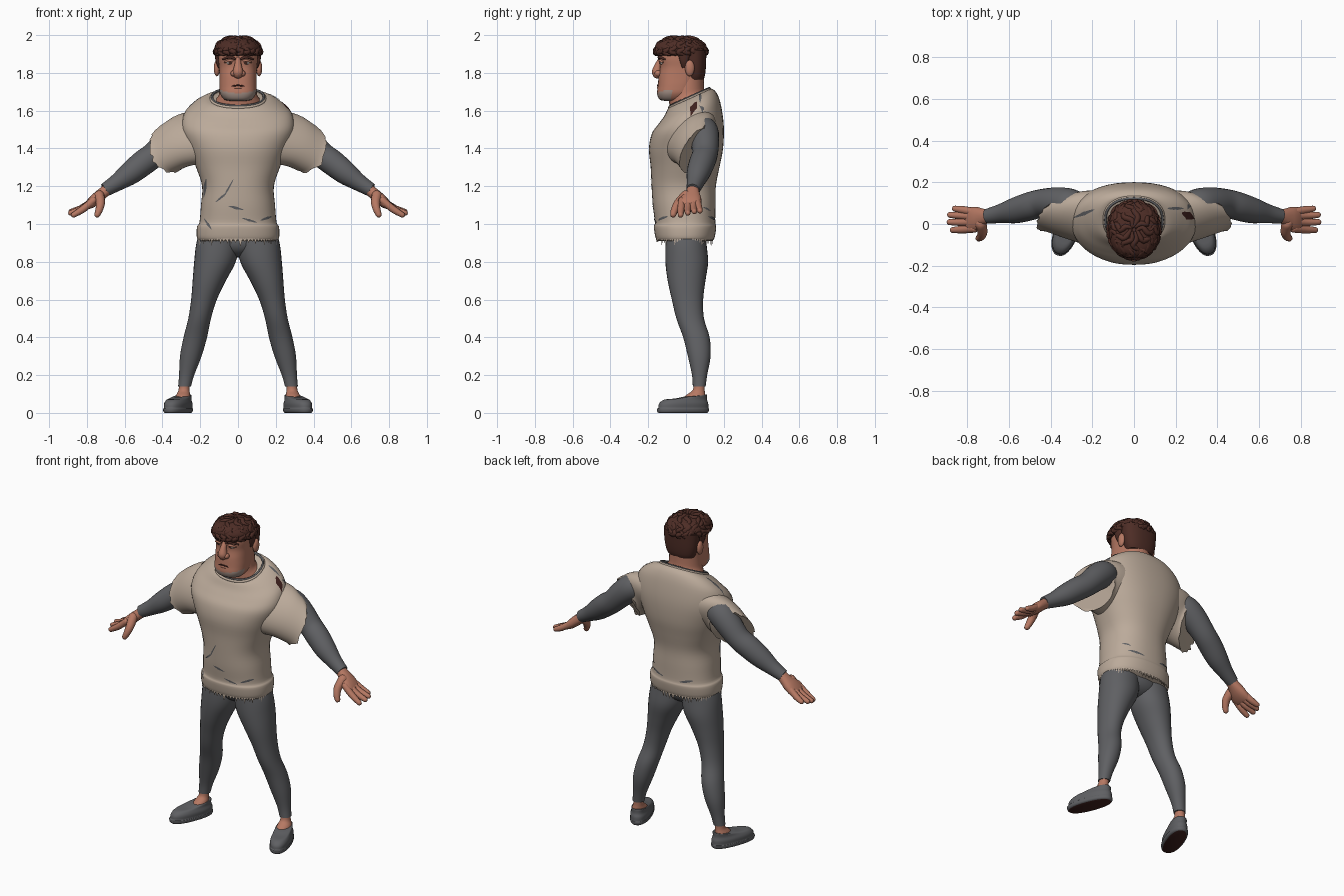
import bpy, bmesh, math, random
from mathutils import Vector
from mathutils.bvhtree import BVHTree

if "Cube" in bpy.data.objects:
    bpy.data.objects.remove(bpy.data.objects["Cube"])

random.seed(4)


def mat(name, r, g, b):
    m = bpy.data.materials.new(name)
    m.diffuse_color = (r, g, b, 1)
    m.use_nodes = True
    m.node_tree.nodes["Principled BSDF"].inputs["Base Color"].default_value = m.diffuse_color
    return m


SHIRT = mat("beige cloth", .50, .405, .325)
GREY = mat("dark grey cloth", .115, .117, .125)
SKIN = mat("skin", .47, .19, .125)
HAIR = mat("brown hair", .075, .026, .019)
STUBBLE = mat("stubble", .36, .27, .23)
SOLE = mat("dark red sole", .05, .015, .013)
WHITE = mat("eye white", .7, .66, .6)


def catmull(rows, k):
    """Smoothly resample a list of number tuples, k steps per span."""
    out, n = [], len(rows)
    for i in range(n - 1):
        a, b, c, d = (rows[max(0, min(n - 1, j))] for j in (i - 1, i, i + 1, i + 2))
        for s in range(k):
            t = s / k
            out.append([.5 * (2 * q + (r - p) * t + (2 * p - 5 * q + 4 * r - w) * t * t
                              + (3 * q - p - 3 * r + w) * t ** 3) for p, q, r, w in zip(a, b, c, d)])
    return out + [list(rows[-1])]


def skin_rings(name, rings, m, mirror=1):
    """Bridge equal-sized rings of points into a capped smooth surface."""
    bm = bmesh.new()
    vs = [[bm.verts.new((p[0] * mirror, p[1], p[2])) for p in r] for r in rings]
    n = len(vs[0])
    for a, b in zip(vs, vs[1:]):
        for i in range(n):
            bm.faces.new((a[i], a[(i + 1) % n], b[(i + 1) % n], b[i]))
    bm.faces.new(vs[0])
    bm.faces.new(vs[-1])
    return finish(name, bm, m)


def finish(name, bm, m):
    bmesh.ops.recalc_face_normals(bm, faces=bm.faces)
    me = bpy.data.meshes.new(name)
    bm.to_mesh(me)
    bm.free()
    me.materials.append(m)
    me.shade_smooth()
    ob = bpy.data.objects.new(name, me)
    bpy.context.collection.objects.link(ob)
    bpy.context.view_layer.objects.active = ob
    ob.select_set(True)
    bpy.ops.object.shade_smooth_by_angle(angle=math.radians(50))
    ob.select_set(False)
    return ob


def oval(cx, cy, z, rx, ry, tilt=0, n=32, e=2.3):
    pts = []
    for i in range(n):
        c, s = math.cos(math.tau * i / n), math.sin(math.tau * i / n)
        x = rx * math.copysign(abs(c) ** (2 / e), c)
        y = ry * math.copysign(abs(s) ** (2 / e), s)
        pts.append(Vector((cx + x, cy + y, z + tilt * y)))
    return pts


def loft(name, rows, m, mirror=1, k=4, e=2.3, n=32):
    """Rows are cx, cy, z, rx, ry, tilt."""
    return skin_rings(name, [oval(*r, n=n, e=e) for r in catmull(rows, k)], m, mirror)


def tube(name, rows, m, mirror=1, k=4, n=16, tips=False):
    """Rows are x, y, z, radius."""
    rows = catmull(rows, k)
    pts = [Vector(r[:3]) for r in rows]
    rings, up = [], None
    for i, p in enumerate(pts):
        t = (pts[min(i + 1, len(pts) - 1)] - pts[max(i - 1, 0)]).normalized()
        up = t.orthogonal() if up is None else up - t * up.dot(t)
        up.normalize()
        side = t.cross(up)
        ring = lambda c, r: [c + (up * math.cos(math.tau * j / n) + side * math.sin(math.tau * j / n)) * r
                             for j in range(n)]
        r = max(rows[i][3], .001)
        caps = [(.95, .3), (.75, .65), (.45, .9)]
        if tips and i == 0:
            rings += [ring(p - t * r * a, r * b) for a, b in caps]
        rings.append(ring(p, r))
        if tips and i == len(pts) - 1:
            rings += [ring(p + t * r * a, r * b) for a, b in reversed(caps)]
    return skin_rings(name, rings, m, mirror)


def blob(name, loc, size, m):
    bm = bmesh.new()
    bmesh.ops.create_uvsphere(bm, u_segments=20, v_segments=12, radius=1)
    for v in bm.verts:
        v.co = Vector(a * b + c for a, b, c in zip(v.co, size, loc))
    return finish(name, bm, m)


def paint(ob, m, rule):
    ob.data.materials.append(m)
    i = len(ob.data.materials) - 1
    for p in ob.data.polygons:
        if rule(p.center, p.normal):
            p.material_index = i


# Shirt body, with the neckline tilted down at the front
shirt = loft("shirt_body", [
    (0, -.005, .91, .205, .145, 0), (0, -.005, .93, .218, .157, 0), (0, -.005, .985, .217, .165, 0),
    (0, -.005, 1.01, .204, .16, 0), (0, -.01, 1.1, .196, .166, 0), (0, -.012, 1.2, .19, .17, 0),
    (0, -.005, 1.3, .222, .182, 0), (0, 0, 1.4, .262, .196, 0), (0, .01, 1.5, .298, .19, .1),
    (0, .02, 1.58, .285, .165, .3), (0, .025, 1.63, .235, .14, .42), (0, .022, 1.66, .18, .12, .45),
    (0, .02, 1.665, .142, .108, .45)], SHIRT, n=48)

# Frayed hem teeth
bm = bmesh.new()
hem = oval(0, -.005, .925, .214, .154, n=72)
for i in range(0, 72):
    a, b = hem[i], hem[(i + 1) % 72]
    tip = (a + b) / 2 - Vector((0, 0, random.uniform(.015, .045)))
    bm.faces.new([bm.verts.new(q) for q in (a, b, tip)])
finish("frayed_hem", bm, SHIRT)

# Collar edge over a thin grey lining
for nm, dz, r, m in (("collar", .0, .008, SHIRT), ("collar_lining", .008, .006, GREY)):
    ring = oval(0, .02, 1.665 + dz, .142 - dz * .6, .108 - dz * .6, .45, n=24)
    tube(nm, [(*p, r) for p in ring + ring[:2]], m, k=2, n=8)

# Sleeves: slanted flaring openings, ragged on the rim
for s, tag in ((1, "right"), (-1, "left")):
    rows = [(.19, .03, 1.46, .04, -.13, -.03, .03, .03, .14),
            (.28, .045, 1.445, .06, -.11, -.04, .045, .03, .13),
            (.34, .055, 1.415, .085, -.09, -.045, .05, .03, .12),
            (.362, .058, 1.40, .092, -.088, -.045, .052, .028, .115)]
    rings = []
    for j, r in enumerate(catmull(rows, 4)):
        c, u, v = Vector(r[:3]), Vector(r[3:6]), Vector(r[6:])
        rag = .008 if j == 12 else 0
        rings.append([c + u * math.cos(a) + v * math.sin(a)
                      + Vector((.7, 0, -.7)) * random.uniform(-rag, rag * 2)
                      for a in (math.tau * i / 40 for i in range(40))])
    skin_rings(tag + "_sleeve", rings, SHIRT, s)

    # Arm under-layer
    tube(tag + "_arm", [(.25, .07, 1.51, .07), (.31, .09, 1.49, .08), (.37, .1, 1.44, .076),
                        (.44, .1, 1.37, .068), (.50, .085, 1.325, .068), (.57, .065, 1.27, .062),
                        (.64, .05, 1.22, .046), (.705, .037, 1.18, .036)], GREY, s, n=24)
    # Hand: palm, four fingers and a thumb
    rings = [oval(0, cy, 0, rx, ry, n=20) for cy, rx, ry in
             ((.037, .029, .03), (.035, .03, .036), (.025, .031, .056), (.02, .027, .062), (.02, .018, .058))]
    ax, nrm = Vector((.76, 0, -.65)), Vector((.65, 0, .76))
    palm = [[Vector((.685, 0, 1.19)) + ax * d + nrm * p.x + Vector((0, p.y, 0)) for p in r]
            for d, r in zip((0, .04, .085, .125, .15), rings)]
    skin_rings(tag + "_palm", palm, SKIN, s)
    for i, (y, d, z) in enumerate(((-.025, .155, -.022), (.008, .17, -.012), (.038, .168, -.004), (.064, .145, 0))):
        tube(f"{tag}_finger_{i + 1}", [(.765, y * .9, 1.125, .019), (.82, y * 1.05, 1.088 + z * .4, .019),
                                       (.715 + d, y * 1.15, 1.07 + z, .0145)], SKIN, s, n=12, tips=True)
    tube(tag + "_thumb", [(.735, .0, 1.15, .028), (.728, -.04, 1.11, .024), (.735, -.06, 1.075, .02),
                          (.745, -.068, 1.05, .016)], SKIN, s, n=12, tips=True)

    # Leg
    loft(tag + "_leg", [
        (.1, 0, 1.0, .09, .1, 0), (.108, 0, .9, .112, .108, 0), (.122, .004, .8, .11, .113, 0),
        (.152, .003, .7, .088, .1, 0), (.18, .008, .6, .068, .083, 0), (.203, .022, .5, .06, .073, 0),
        (.226, .055, .4, .062, .07, 0), (.25, .07, .3, .057, .06, 0), (.272, .072, .2, .04, .04, 0),
        (.283, .07, .14, .034, .034, 0)], GREY, s, e=2.1)
    loft(tag + "_ankle", [(.293, .04, .07, .043, .062, 0), (.29, .052, .095, .037, .05, 0),
                          (.286, .067, .12, .029, .032, 0), (.283, .07, .16, .029, .03, 0)], SKIN, s, e=2)

    # Shoe, turned outward about the heel
    ca, sa = math.cos(.36), math.sin(.36)
    rings = []
    for cx, cy, z, rx, ry, t in catmull([
            (0, -.092, 0, .05, .136, 0), (0, -.092, .006, .058, .142, 0), (0, -.092, .022, .06, .144, 0),
            (0, -.09, .026, .056, .139, 0), (0, -.088, .05, .057, .136, 0), (0, -.076, .071, .05, .117, 0),
            (0, -.045, .086, .047, .086, .12), (0, -.03, .09, .041, .066, .1)], 3):
        rings.append([(.285 + p.x * ca - p.y * sa, .07 + p.x * sa + p.y * ca, max(p.z, 0))
                      for p in oval(cx, cy, z, rx, ry, t)])
    shoe = skin_rings(tag + "_shoe", rings, GREY, s)
    paint(shoe, SOLE, lambda c, n: n.z < -.9 and c.z < .01)

    # Ear, eye and eyebrow
    blob(tag + "_ear", (.112 * s, .02, 1.825), (.016, .025, .043), SKIN)
    blob(tag + "_eye", (.043 * s, -.126, 1.853), (.019, .012, .009), WHITE)
    blob(tag + "_iris", (.042 * s, -.136, 1.853), (.008, .004, .008), HAIR)
    tube(tag + "_eyelid", [(.02, -.134, 1.86, .005), (.043, -.138, 1.865, .007), (.07, -.124, 1.857, .005)],
         SKIN, s, n=8, tips=True)
    tube(tag + "_eyebrow", [(.016, -.141, 1.874, .006), (.045, -.141, 1.884, .008), (.08, -.113, 1.872, .005)],
         HAIR, s, n=8, tips=True)
    blob(tag + "_nostril_wing", (.025 * s, -.148, 1.797), (.014, .018, .016), SKIN)
    loft(tag + "_sideburn", [(.098, -.008, 1.825, .006, .012, 0), (.106, -.01, 1.86, .012, .022, 0),
                             (.112, -.01, 1.91, .012, .035, 0)], HAIR, s, n=12)

blob("pelvis", (0, .005, .905), (.17, .1, .082), GREY)

# Neck and upper chest skin
loft("neck", [(0, .02, 1.59, .13, .1, .4), (0, .018, 1.64, .128, .1, .4), (0, .005, 1.68, .103, .096, .2),
              (0, .005, 1.73, .096, .09, 0), (0, .01, 1.82, .09, .085, 0)], SKIN, e=2)

# Head with a square stubbly jaw
head = loft("head", [
    (0, -.07, 1.652, .045, .045, 0), (0, -.066, 1.66, .074, .075, 0), (0, -.056, 1.69, .095, .097, 0),
    (0, -.045, 1.73, .099, .104, 0), (0, -.033, 1.78, .099, .112, 0), (0, -.024, 1.83, .1, .113, 0),
    (0, -.022, 1.88, .105, .119, 0), (0, -.02, 1.93, .1, .112, 0), (0, -.02, 1.97, .06, .07, 0)],
    SKIN, k=6, n=48, e=2.5)
paint(head, STUBBLE, lambda c, n: c.y < -.075 and c.z < 1.692 + c.x * c.x * 2)
tube("nose", [(0, -.13, 1.875, .014), (0, -.145, 1.845, .018), (0, -.153, 1.81, .027), (0, -.151, 1.797, .027)],
     SKIN, tips=True)
tube("mouth", [(-.042, -.141, 1.727, .003), (0, -.151, 1.734, .004), (.042, -.141, 1.727, .003)], SOLE, n=8)
tube("lower_lip", [(-.03, -.143, 1.722, .004), (0, -.147, 1.723, .008), (.03, -.143, 1.722, .004)], SKIN, n=8)

# Hair: cap, cropped back and rows of wavy locks
loft("hair_cap", [(0, -.022, 1.892, .108, .124, .0), (0, -.027, 1.91, .119, .133, 0), (0, -.03, 1.94, .118, .133, 0),
                  (0, -.03, 1.97, .093, .106, 0), (0, -.03, 1.985, .05, .06, 0), (0, -.03, 1.987, .01, .01, 0)], HAIR)
loft("hair_back", [(0, .045, 1.765, .085, .048, 0), (0, .045, 1.79, .097, .056, 0), (0, .043, 1.84, .108, .063, 0),
                   (0, .04, 1.92, .115, .068, 0)], HAIR)
for level, (count, t0, t1) in enumerate(((9, .05, .55), (15, .42, .85), (21, .75, 1.12))):
    for i in range(count):
        a0 = math.tau * (i + random.uniform(-.2, .2)) / count
        rows = []
        for j in range(5):
            t = (t0 + (t1 - t0) * j / 4) * math.pi / 2
            a = a0 + .2 * math.sin(j * 1.9 + i) / (.35 + math.sin(t))
            rows.append((.12 * math.sin(t) ** .8 * math.cos(a), -.028 + .135 * math.sin(t) ** .8 * math.sin(a),
                         1.905 + .082 * max(math.cos(t), -.3) ** 1 if t < 1.6 else 1.905 - .06 * (t - 1.6),
                         (.008, .014, .015, .013, .006)[j]))
        tube(f"hair_lock_{level}_{i}", rows, HAIR, k=2, n=8, tips=True)

# Tears: thin plates laid on the shirt (view, across, along, half-lengths, half-width)
bvh = BVHTree.FromPolygons([v.co for v in shirt.data.vertices], [p.vertices for p in shirt.data.polygons])
RAYS = {"f": (lambda u, v: (u, -1, v), (0, 1, 0)), "b": (lambda u, v: (u, 1, v), (0, -1, 0)),
        "t": (lambda u, v: (u, v, 3), (0, 0, -1))}
TEARS = [("f", -.175, 1.19, .006, .05, .007), ("f", -.05, 1.19, .025, .045, .004), ("f", -.09, 1.14, .03, .025, .004),
         ("f", -.01, 1.085, .04, -.01, .006), ("f", .06, 1.02, .04, -.012, .005), ("f", .15, 1.03, .03, .01, .006),
         ("f", -.16, 1.0, .02, -.03, .005), ("b", .1, 1.03, .05, .01, .006), ("b", -.1, 1.02, .04, -.008, .006),
         ("b", .15, 1.08, .02, .01, .004), ("t", .26, .04, .03, -.015, .018), ("t", .2, .075, .04, .0, .007),
         ("t", -.24, .05, .05, .02, .008), ("t", -.27, .1, .015, .03, .01), ("t", .27, .1, .012, .03, .009)]
for i, (view, u, v, du, dv, w) in enumerate(TEARS):
    org, d = RAYS[view]
    ln = math.hypot(du, dv)
    bm = bmesh.new()
    pairs = []
    for j in range(9):
        t = j / 4 - 1
        h = w * (1 - t * t) * random.uniform(.7, 1.2) + .0008
        pair = []
        for k in (-1, 1):
            hit, nrm = bvh.ray_cast(Vector(org(u + du * t - dv / ln * h * k, v + dv * t + du / ln * h * k)), Vector(d))[:2]
            if hit:
                pair.append(bm.verts.new(hit - Vector(d) * .004))
        if len(pair) == 2:
            pairs.append(pair)
    for a, b in zip(pairs, pairs[1:]):
        bm.faces.new((a[0], a[1], b[1], b[0]))
    finish(f"shirt_tear_{i}", bm, SOLE if i == 10 else GREY)
